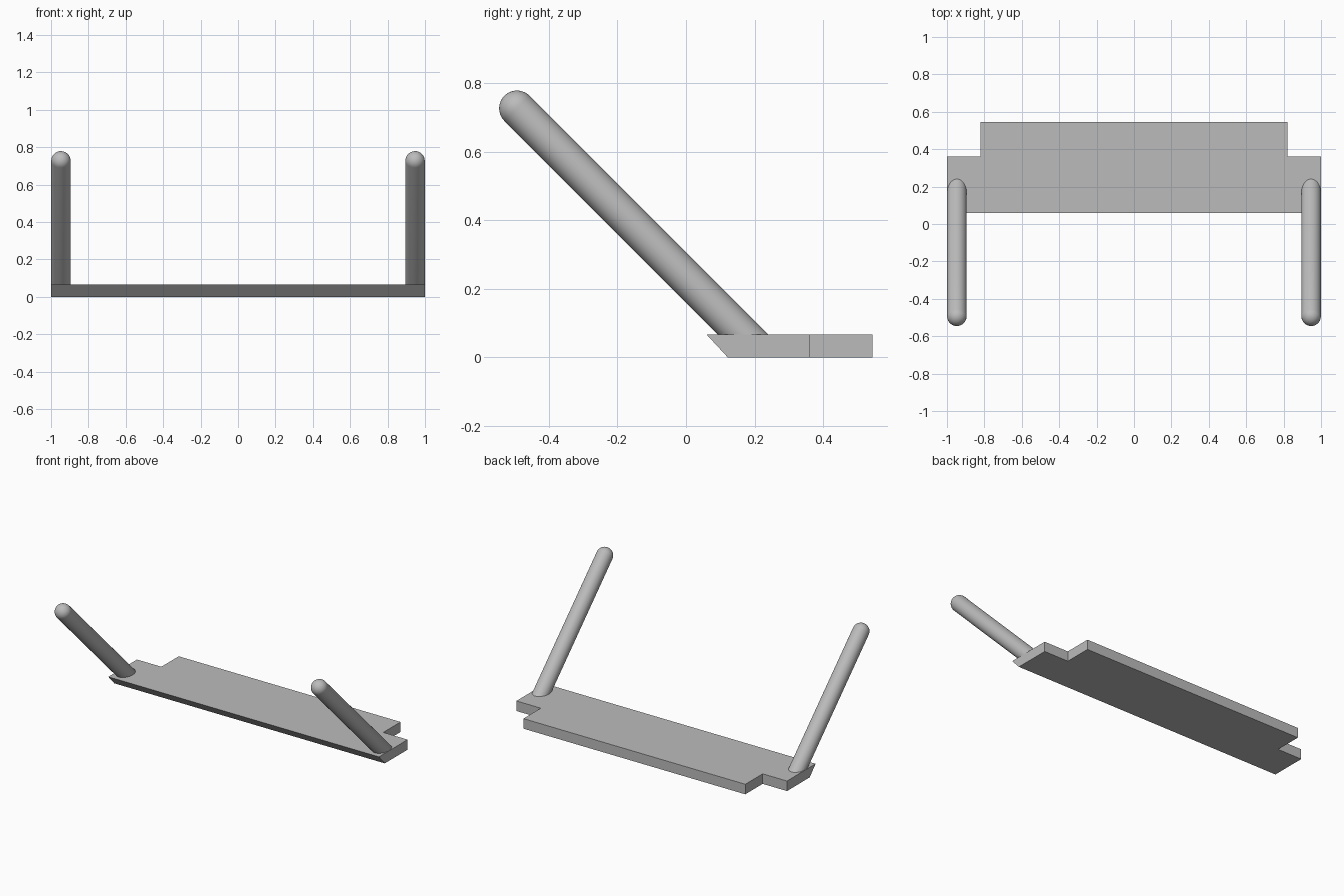
import bpy, bmesh, math
from mathutils import Matrix, Vector

if "Cube" in bpy.data.objects:
    bpy.data.objects.remove(bpy.data.objects["Cube"], do_unlink=True)

grey = bpy.data.materials.new("plain_grey")
grey.use_nodes = True
grey.diffuse_color = (0.5, 0.5, 0.5, 1)
grey.node_tree.nodes["Principled BSDF"].inputs["Base Color"].default_value = (0.5, 0.5, 0.5, 1)


def make_object(name, bm):
    bmesh.ops.recalc_face_normals(bm, faces=bm.faces)
    mesh = bpy.data.meshes.new(name)
    bm.to_mesh(mesh)
    bm.free()
    mesh.materials.append(grey)
    obj = bpy.data.objects.new(name, mesh)
    bpy.context.collection.objects.link(obj)
    return obj


def prism(bm, outline, bottom, top):
    face = bm.faces.new([bm.verts.new((x, y, bottom)) for x, y in outline])
    ext = bmesh.ops.extrude_face_region(bm, geom=[face])
    verts = [g for g in ext["geom"] if isinstance(g, bmesh.types.BMVert)]
    bmesh.ops.translate(bm, verts=verts, vec=(0, 0, top - bottom))


# Base plate with notched rear corners and an undercut front edge
THICK, FRONT, BACK = 0.067, 0.06, 0.545
half = [(1, FRONT), (1, 0.362), (0.82, 0.362), (0.82, BACK)]
bm = bmesh.new()
prism(bm, half + [(-x, y) for x, y in reversed(half)], 0, THICK)
for v in bm.verts:
    if v.co.z < 0.01 and v.co.y < FRONT + 0.01:
        v.co.y += 0.062
make_object("base_plate", bm)

# Leaning arms: round rods with domed tips and a curved recess on the inner face
R, LENGTH, ARM_X = 0.052, 0.863, 0.947
RECESS = [(0.364, -0.010), (0.40, -0.017), (0.435, -0.022), (0.469, -0.024),
          (0.505, -0.020), (0.54, -0.013), (0.60, 0.006), (0.65, 0.025),
          (0.689, 0.038), (0.70, 0.06), (0.364, 0.06)]


def arm_frame(side):
    # columns: inward, outward normal of the upper face, along the rod
    k = math.sqrt(0.5)
    m = Matrix(((-side, 0, 0), (0, k, -k), (0, k, k))).to_4x4()
    m.translation = Vector((side * ARM_X, 0.1168, 0.1168))
    return m


for side, label in ((1, "left"), (-1, "right")):
    frame = arm_frame(side)
    bm = bmesh.new()
    pts = [(R, -0.3)] + [(R * math.cos(a), LENGTH + R * math.sin(a))
                         for a in (math.pi / 2 * i / 10 for i in range(11))]
    ring = [bm.verts.new((r, 0, z)) for r, z in pts]
    edges = [bm.edges.new(pair) for pair in zip(ring, ring[1:])]
    bmesh.ops.spin(bm, geom=ring + edges, cent=(0, 0, 0), axis=(0, 0, 1),
                   angle=math.tau, steps=48)
    bmesh.ops.remove_doubles(bm, verts=bm.verts, dist=1e-4)
    bm.transform(frame)
    # trim level inside the plate
    cut = bmesh.ops.bisect_plane(bm, geom=bm.verts[:] + bm.edges[:] + bm.faces[:],
                                 plane_co=(0, 0, 0.03), plane_no=(0, 0, 1), clear_inner=True)
    bmesh.ops.edgeloop_fill(bm, edges=[g for g in cut["geom_cut"]
                                       if isinstance(g, bmesh.types.BMEdge)])
    arm = make_object(label + "_arm", bm)

    # recess cutter, outlined in the rod's own frame
    bm = bmesh.new()
    prism(bm, RECESS, 0.035, 0.1)
    for v in bm.verts:
        t, u, n = v.co
        v.co = frame @ Vector((u, n, t))
    cutter = make_object(label + "_recess_cutter", bm)
    cutter.hide_render = True

    mod = arm.modifiers.new("recess", 'BOOLEAN')
    mod.operation, mod.solver, mod.object = 'DIFFERENCE', 'EXACT', cutter
    bpy.ops.object.select_all(action='DESELECT')
    bpy.context.view_layer.objects.active = arm
    arm.select_set(True)
    bpy.ops.object.modifier_apply(modifier=mod.name)
    bpy.data.objects.remove(cutter, do_unlink=True)
    bpy.ops.object.shade_smooth_by_angle(angle=math.radians(30))
